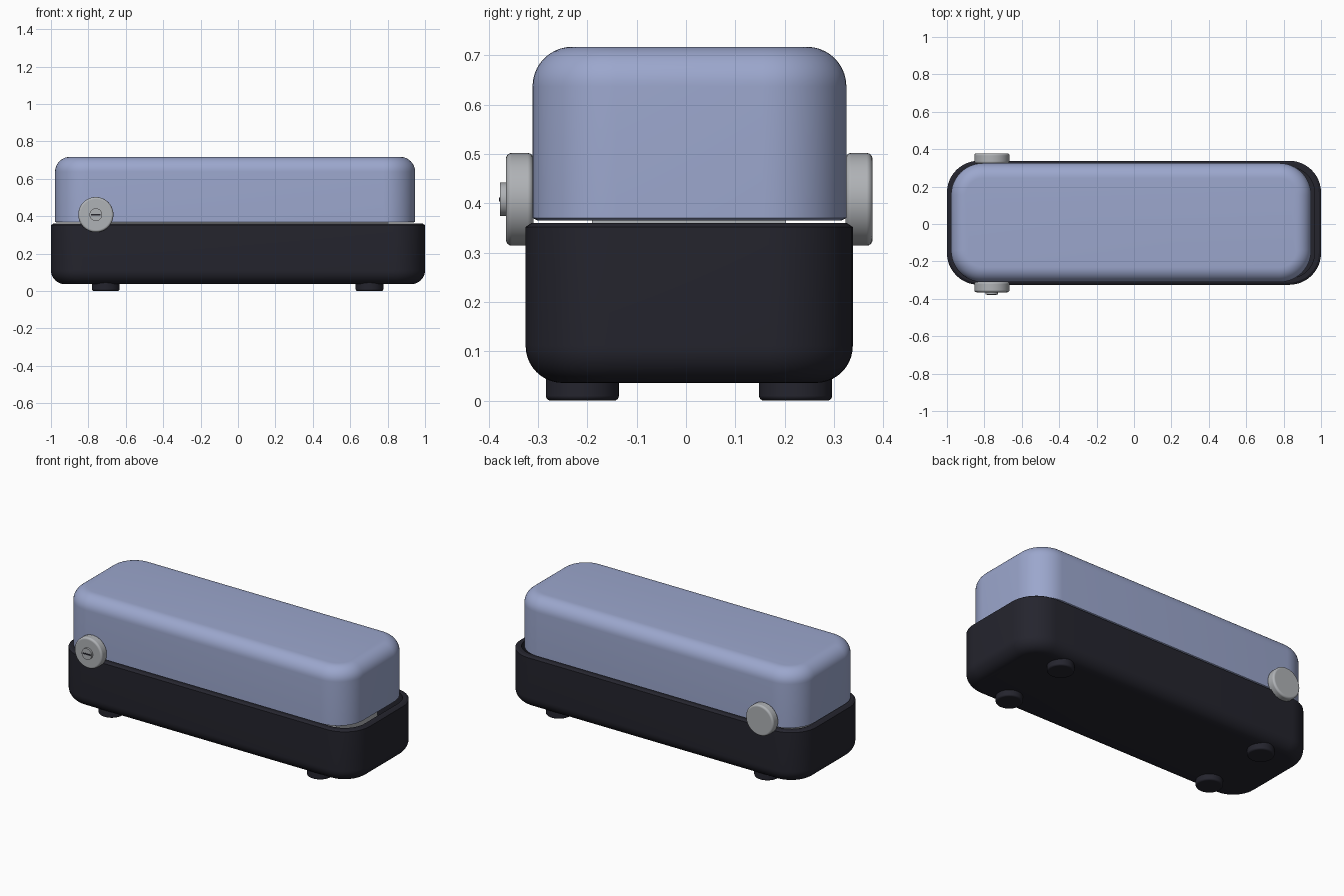
import bpy
import bmesh
from math import pi, sin, cos, radians
from mathutils import Vector

default = bpy.data.objects.get("Cube")
if default:
    bpy.data.objects.remove(default, do_unlink=True)


def material(name, rgb):
    mat = bpy.data.materials.new(name)
    mat.use_nodes = True
    mat.diffuse_color = (*rgb, 1)
    bsdf = next(n for n in mat.node_tree.nodes if n.type == 'BSDF_PRINCIPLED')
    bsdf.inputs["Base Color"].default_value = (*rgb, 1)
    return mat


blue = material("dusty blue", (0.33, 0.385, 0.61))
black = material("charcoal", (0.018, 0.018, 0.027))
grey = material("light grey", (0.43, 0.445, 0.465))


def rounded_ring(bm, x0, x1, y0, y1, radius, z, steps=12):
    """One closed rounded rectangle of vertices."""
    corners = [(x1, y1, -1, -1), (x0, y1, 1, -1), (x0, y0, 1, 1), (x1, y0, -1, 1)]
    ring = []
    for i, (x, y, sx, sy) in enumerate(corners):
        for s in range(steps + 1):
            a = (i + s / steps) * pi / 2
            ring.append(bm.verts.new((x + sx * radius + radius * cos(a),
                                      y + sy * radius + radius * sin(a), z)))
    return ring


def rounded_tub(name, x0, x1, y0, y1, radius, profile, mat):
    """Loft rounded rectangles along a profile of (inset, height)."""
    bm = bmesh.new()
    rings = [rounded_ring(bm, x0 + d, x1 - d, y0 + d, y1 - d, radius - d, z)
             for d, z in profile]
    for a, b in zip(rings, rings[1:]):
        for i in range(len(a)):
            j = (i + 1) % len(a)
            bm.faces.new((a[i], a[j], b[j], b[i]))
    bm.faces.new(rings[0])
    bm.faces.new(rings[-1])
    bmesh.ops.recalc_face_normals(bm, faces=bm.faces)
    mesh = bpy.data.meshes.new(name)
    bm.to_mesh(mesh)
    bm.free()
    mesh.materials.append(mat)
    mesh.shade_smooth()
    mesh.set_sharp_from_angle(angle=radians(32))
    obj = bpy.data.objects.new(name, mesh)
    bpy.context.collection.objects.link(obj)
    return obj


def disc(name, start, end, radius, mat, bevel=0.0):
    """Round bar between two points with softened rims."""
    start, end = Vector(start), Vector(end)
    axis = end - start
    bpy.ops.mesh.primitive_cylinder_add(vertices=48, radius=radius, depth=axis.length,
                                        location=(start + end) / 2,
                                        rotation=axis.to_track_quat('Z', 'Y').to_euler())
    obj = bpy.context.object
    obj.name = name
    obj.data.materials.append(mat)
    obj.data.shade_smooth()
    if bevel:
        mod = obj.modifiers.new("soft rim", 'BEVEL')
        mod.width, mod.segments, mod.harden_normals = bevel, 4, True
    else:
        obj.data.set_sharp_from_angle(angle=radians(32))
    return obj


def box(name, low, high, mat):
    low, high = Vector(low), Vector(high)
    bpy.ops.mesh.primitive_cube_add(size=1, location=(low + high) / 2)
    obj = bpy.context.object
    obj.name = name
    obj.scale = high - low
    obj.data.materials.append(mat)
    return obj


def fillet(radius, z, up, steps=10):
    """Quarter round running from the flat cap out to the side wall."""
    return [(radius * (1 - sin(a)), z + up * radius * (1 - cos(a)))
            for a in (i / steps * pi / 2 for i in range(steps + 1))]


# Open base tray with a thin rim
rounded_tub("base_tray", -1, 1, -0.325, 0.338, 0.17,
            fillet(0.075, 0.036, 1)
            + [(0, 0.352), (0.012, 0.36), (0.035, 0.36), (0.035, 0.12)], black)

# Hollow lid, set slightly to the right
rounded_tub("lid", -0.978, 0.947, -0.311, 0.325, 0.17,
            fillet(0.08, 0.717, -1)
            + [(0, 0.37), (0.01, 0.365), (0.03, 0.365), (0.03, 0.66)], blue)

# Inner mechanism showing through the gap
box("inner_frame", (-0.8, -0.19, 0.12), (0.8, 0.203, 0.5), grey)

# Side knobs on one axle
KX, KZ = -0.76, 0.408
disc("knob_axle", (KX, -0.31, KZ), (KX, 0.32, KZ), 0.02, grey)
disc("front_knob", (KX, -0.309, KZ), (KX, -0.365, KZ), 0.094, grey, 0.012)
disc("back_knob", (KX, 0.323, KZ), (KX, 0.378, KZ), 0.094, grey, 0.012)

# Front knob cap and its slot
disc("knob_cap", (KX, -0.36, KZ), (KX, -0.377, KZ), 0.034, grey)
box("cap_slot", (KX - 0.025, -0.379, KZ - 0.004), (KX + 0.025, -0.375, KZ + 0.004), black)

# Four round feet
for side, x in (("right", -0.707), ("left", 0.703)):
    for end, y in (("front", -0.21), ("back", 0.222)):
        disc(f"{end}_{side}_foot", (x, y, 0.06), (x, y, 0), 0.074, black, 0.01)
